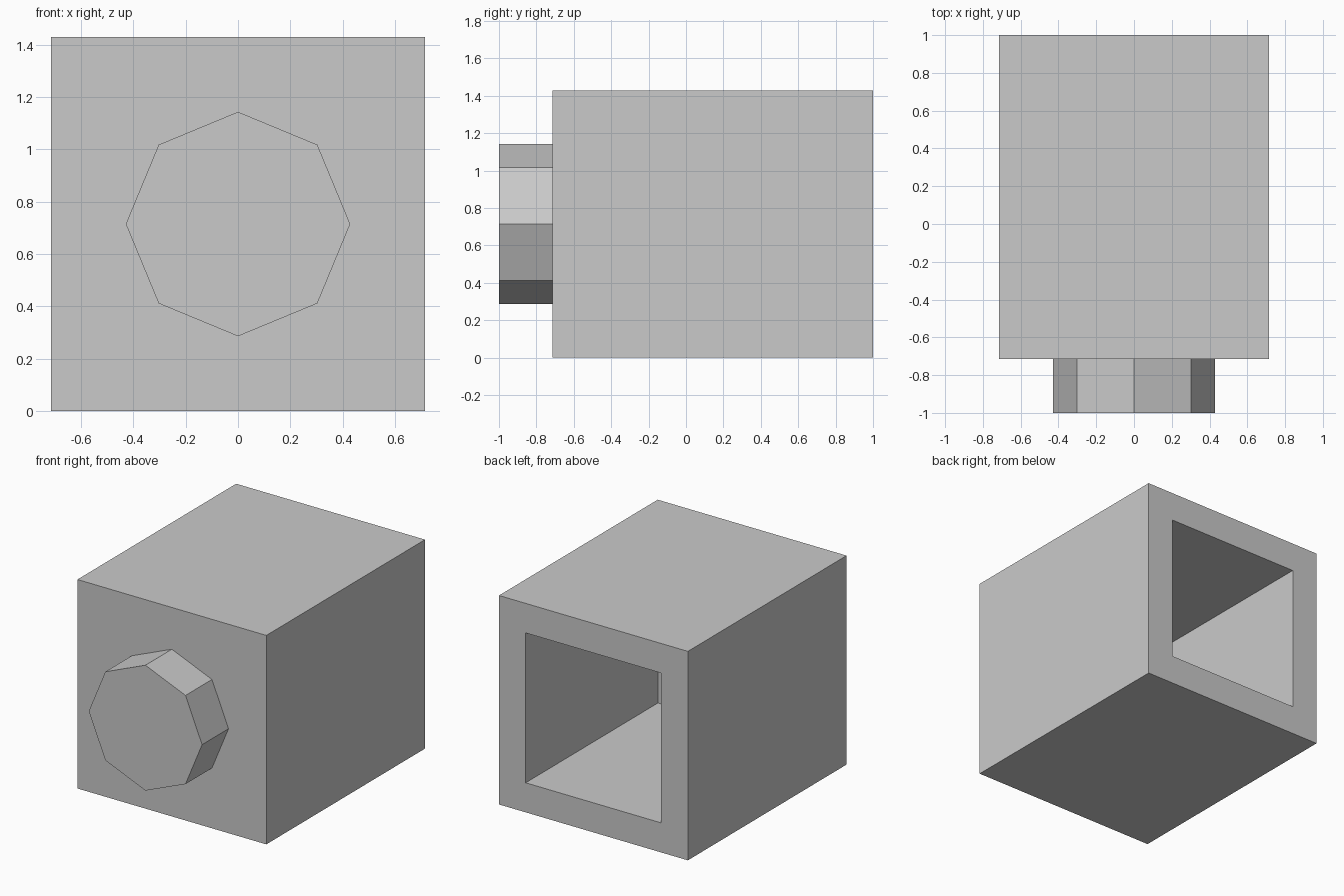
import bpy
import bmesh
from math import pi
from mathutils import Matrix, Vector

if "Cube" in bpy.data.objects:
    bpy.data.objects.remove(bpy.data.objects["Cube"])

U = 1 / 7            # wall module: the body is 10 x 12 x 10 modules
MID = 5 * U          # height of the central axis
FRONT, BACK = -5 * U, 1.0

grey = bpy.data.materials.new("light_grey")
grey.use_nodes = True
grey.diffuse_color = (0.59, 0.59, 0.59, 1)
grey.node_tree.nodes["Principled BSDF"].inputs["Base Color"].default_value = grey.diffuse_color


def finish(name, bm):
    bmesh.ops.recalc_face_normals(bm, faces=bm.faces)
    mesh = bpy.data.meshes.new(name)
    bm.to_mesh(mesh)
    bm.free()
    mesh.materials.append(grey)
    obj = bpy.data.objects.new(name, mesh)
    bpy.context.collection.objects.link(obj)
    return obj


# Box body with a square pocket sunk into its back face
bm = bmesh.new()
bmesh.ops.create_cube(bm, size=1, matrix=Matrix.Translation((0, (FRONT + BACK) / 2, MID))
                      @ Matrix.Diagonal((10 * U, BACK - FRONT, 10 * U, 1)))
back = max(bm.faces, key=lambda f: f.calc_center_median().y)
bmesh.ops.inset_individual(bm, faces=[back], thickness=2 * U)
floor = bmesh.ops.extrude_discrete_faces(bm, faces=[back])["faces"][0]
bmesh.ops.translate(bm, verts=floor.verts, vec=Vector((0, -10 * U, 0)))
finish("hollow_body", bm)

# Eight-sided knob on the front
bm = bmesh.new()
bmesh.ops.create_cone(bm, cap_ends=True, segments=8, radius1=3 * U, radius2=3 * U, depth=2 * U,
                      matrix=Matrix.Translation((0, FRONT - U, MID)) @ Matrix.Rotation(pi / 2, 4, "X"))
finish("front_knob", bm)
